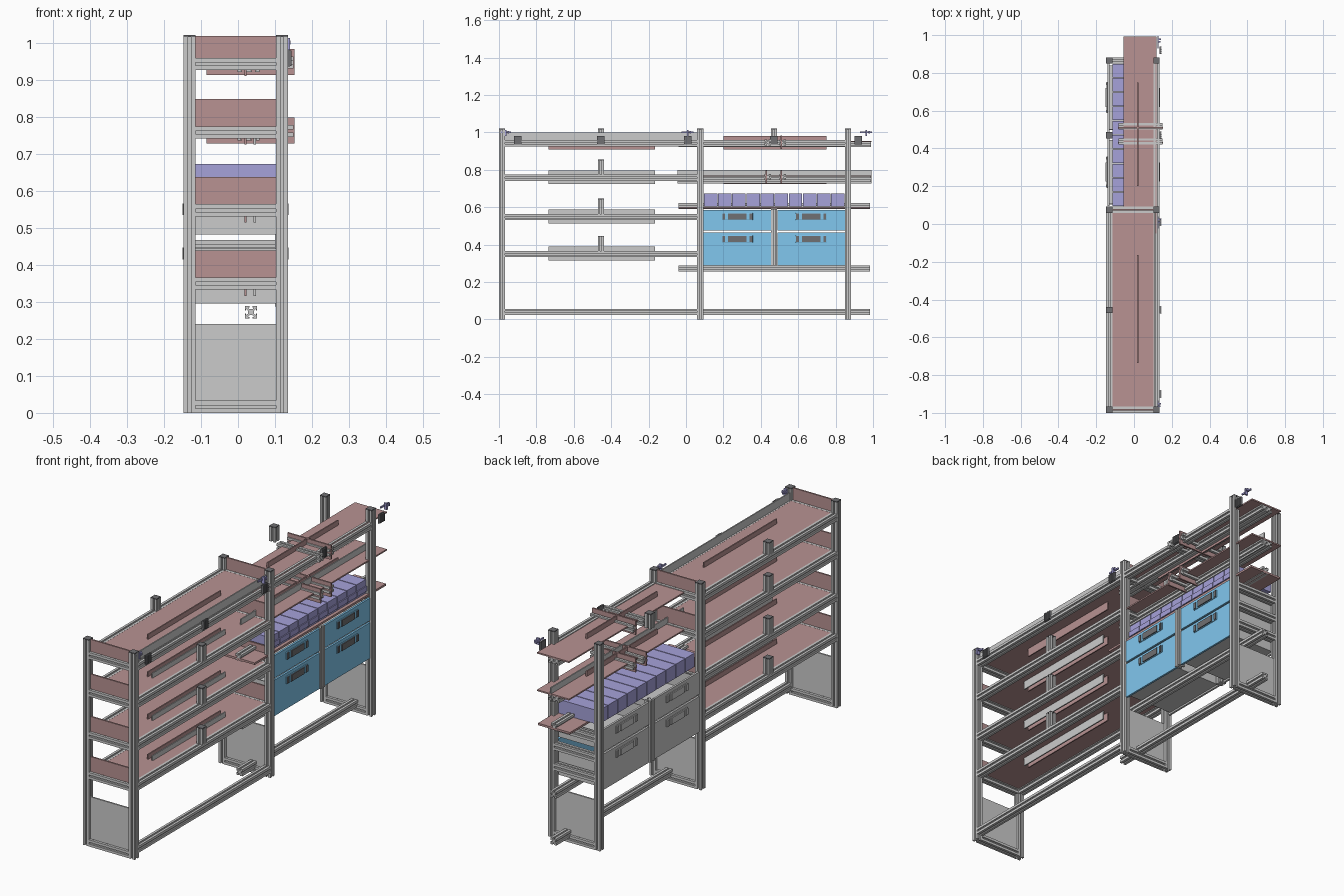
import bpy, bmesh
from mathutils import Vector

if "Cube" in bpy.data.objects:
    bpy.data.objects.remove(bpy.data.objects["Cube"])


def material(name, rgb):
    m = bpy.data.materials.new(name)
    m.diffuse_color = (*rgb, 1)
    m.use_nodes = True
    m.node_tree.nodes["Principled BSDF"].inputs["Base Color"].default_value = m.diffuse_color
    return m


BROWN = material("brown_board", (0.48, 0.29, 0.29))
BLUE = material("blue_front", (0.22, 0.57, 0.86))
PURPLE = material("purple_bin", (0.38, 0.36, 0.70))
BLACK = material("black_plastic", (0.16, 0.16, 0.17))
H = 0.0165          # half width of a slotted bar
XL, XR = -0.131, 0.119
YS = (-0.984, 0.076, 0.866)
LEVELS = (0.349, 0.547, 0.757, 0.942)


def finish(name, bm, mat):
    bmesh.ops.recalc_face_normals(bm, faces=bm.faces)
    me = bpy.data.meshes.new(name)
    bm.to_mesh(me)
    bm.free()
    ob = bpy.data.objects.new(name, me)
    bpy.context.collection.objects.link(ob)
    if mat:
        me.materials.append(mat)
    return ob


def box(name, x, y, z, mat=None):
    """Box from three (low, high) ranges."""
    bm = bmesh.new()
    bmesh.ops.create_cube(bm, size=1)
    for v in bm.verts:
        v.co = Vector([(r[0] + r[1]) / 2 + c * (r[1] - r[0])
                       for r, c in zip((x, y, z), v.co)])
    return finish(name, bm, mat)


def bar(name, axis, a, b, p, q):
    """Slotted aluminium bar along axis from a to b; p, q are its other two centres."""
    side = [(H, -H), (H, -.25 * H), (.8 * H, -.25 * H), (.8 * H, -.5 * H), (.5 * H, -.25 * H),
            (.5 * H, .25 * H), (.8 * H, .5 * H), (.8 * H, .25 * H), (H, .25 * H)]
    ring = []
    for _ in range(4):
        ring += side
        side = [(-v, u) for u, v in side]
    bm = bmesh.new()
    vs = []
    for u, v in ring:
        co = {'x': (a, p + u, q + v), 'y': (p + u, a, q + v), 'z': (p + u, q + v, a)}[axis]
        vs.append(bm.verts.new(co))
    face = bm.faces.new(vs)
    d = {'x': (b - a, 0, 0), 'y': (0, b - a, 0), 'z': (0, 0, b - a)}[axis]
    ext = bmesh.ops.extrude_face_region(bm, geom=[face], use_keep_orig=True)
    bmesh.ops.translate(bm, vec=d, verts=[g for g in ext['geom'] if isinstance(g, bmesh.types.BMVert)])
    return finish(name, bm, None)


def post(name, x, y, z0, z1=1.015, cap=True):
    bar(name, 'z', z0, z1, x, y)
    if cap:
        box(name + "_cap", (x - H, x + H), (y - H, y + H), (z1, z1 + .005), BLACK)


# Upright end frames with lower infill panels
for y in YS:
    for x in (XL, XR):
        post("upright", x, y, 0)
    bar("foot_crossbar", 'x', XL + H, XR - H, y, H)
    box("lower_end_panel", (XL + H, XR - H), (y - .004, y + .004), (2 * H, .24))
    zs = LEVELS if y < 0.5 else (.35, .45, .547)
    for z in zs:
        bar("end_crossbar", 'x', XL + H, XR - H, y, z)

# Left bay: shelves, rails, raised ends and dividers
y0, y1 = YS[0] + H, YS[1] - H
for i, z in enumerate(LEVELS):
    top = i == 3
    for x in (XL, XR):
        bar("shelf_rail", 'y', y0, y1, x, z)
        if not (top and x == XR):
            post("short_stud", x, -.455, z + H, min(z + .093, 1.015))
    box("shelf_board", (XL + H, XR - H), (y0, y1), (z + .008, z + .016), BROWN)
    for y in (YS[0], YS[1]):
        box("shelf_end_board", (XL + H, XR - H), (y - .004, y + .004),
            (z + H, min(z + .09, 1.018)), BROWN)
    box("shelf_divider", (.017, .023), (-.735, -.165), (z - .033, z + .04), BROWN)
    if not top:
        box("shelf_divider_grey", (.042, .048), (-.735, -.165), (z - .033, z + .04))
box("upper_side_board", (.108, .114), (y0, y1), (.96, .998))
bar("base_rail", 'y', y0, y1, XR, .04)

# Right bay: narrow overhanging shelves on central rails
bar("top_front_rail", 'y', YS[1] + H, YS[2] - H, XR, .942)
post("short_stud", XL, .47, .945)
for z in (.942, .757):
    box("narrow_shelf", (-.055, .119), (-.05, .992), (z + .006, z + .013), BROWN)
    for x in (.015, .042):
        bar("centre_rail", 'y', -.04, .99, x, z - .005)
    for y in (.437, .517):
        bar("cross_rail", 'x', -.083, .15, y, z + .004)
    for y in ((.51,) if z > .9 else (.43, .51)):
        box("cross_board", (-.085, .153), (y - .004, y + .004), (z - .03, z + .04), BROWN)
    box("long_board", (.017, .023), (.2, .75), (z - .033, z + .038), BROWN)
box("long_side_board", (.042, .048), (-.045, .992), (.727, .8))
box("bin_shelf", (-.055, .119), (-.04, .985), (.592, .602), BROWN)
bar("centre_rail", 'y', -.04, .985, .032, .606)
for z in (.272, .04):
    bar("lower_centre_rail", 'y', -.04, .985, .035, z)

# Row of purple storage bins with a front lip
n, a, b = 10, .094, .85
w = (b - a) / n
for i in range(n):
    y = a + i * w
    box("storage_bin", (-.115, .105), (y + .002, y + w - .002), (.604, .672), PURPLE)
    box("bin_lip", (.105, .11), (y + .002, y + w - .002), (.615, .64), PURPLE)


def handle(x, y, z, out):
    """Rounded pull plate with a grip, projecting along out (+1 or -1)."""
    rng = lambda p, q: tuple(sorted((x + out * p, x + out * q)))
    plate = box("handle_plate", rng(0, .005), (y - .083, y + .083), (z - .019, z + .019),
                BLUE if out > 0 else None)
    bev = plate.modifiers.new("round", 'BEVEL')
    bev.width, bev.segments = .004, 2
    box("handle_grip", rng(.005, .01), (y - .05, y + .05), (z - .016, z + .016),
        BLACK if out > 0 else None)
    for s in (-1, 1):
        box("handle_end", rng(.005, .009), sorted((y + s * .066, y + s * .08)), (z - .016, z + .016),
            BLACK if out > 0 else None)


# Drawers: open trays with blue fronts and grey rear fronts
for ya, yb in ((.094, .455), (.488, .85)):
    for za, zb, hz in ((.287, .464, .43), (.474, .585, .55)):
        box("drawer_front", (.117, .127), (ya, yb), (za, zb), BLUE)
        box("drawer_rear_front", (-.14, -.13), (ya, yb), (za, zb))
        box("drawer_bottom", (-.13, .117), (ya + .01, yb - .01), (za + .008, za + .014))
        for y in (ya + .01, yb - .014):
            box("drawer_side", (-.13, .117), (y, y + .004), (za + .008, zb - .02))
        for x, s in ((.127, 1), (-.14, -1)):
            handle(x, (ya + yb) / 2, hz, s)
for x in (XL, XR - .002):
    post("drawer_stud", x, .471, .287, .59, False)

# Black ribbed clips along the top edge
for y in (-.9, -.455, .01, .47, .92):
    box("clip_plate", (.134, .14), (y - .02, y + .02), (.935, .98), BLACK)
    for k in range(4):
        yy = y - .016 + k * .0107
        box("clip_rib", (.14, .145), (yy - .003, yy + .003), (.937, .978), BLACK)

# Purple hooks above the top edge
for y in (-.965, .01, .965):
    box("hook_bar", (.124, .13), (y - .035, y + .03), (.996, 1.004), PURPLE)
    box("hook_stem", (.124, .14), (y - .004, y + .004), (.98, 1.012), PURPLE)
    box("hook_tip", (.13, .142), (y + .01, y + .018), (.994, 1.006), PURPLE)
